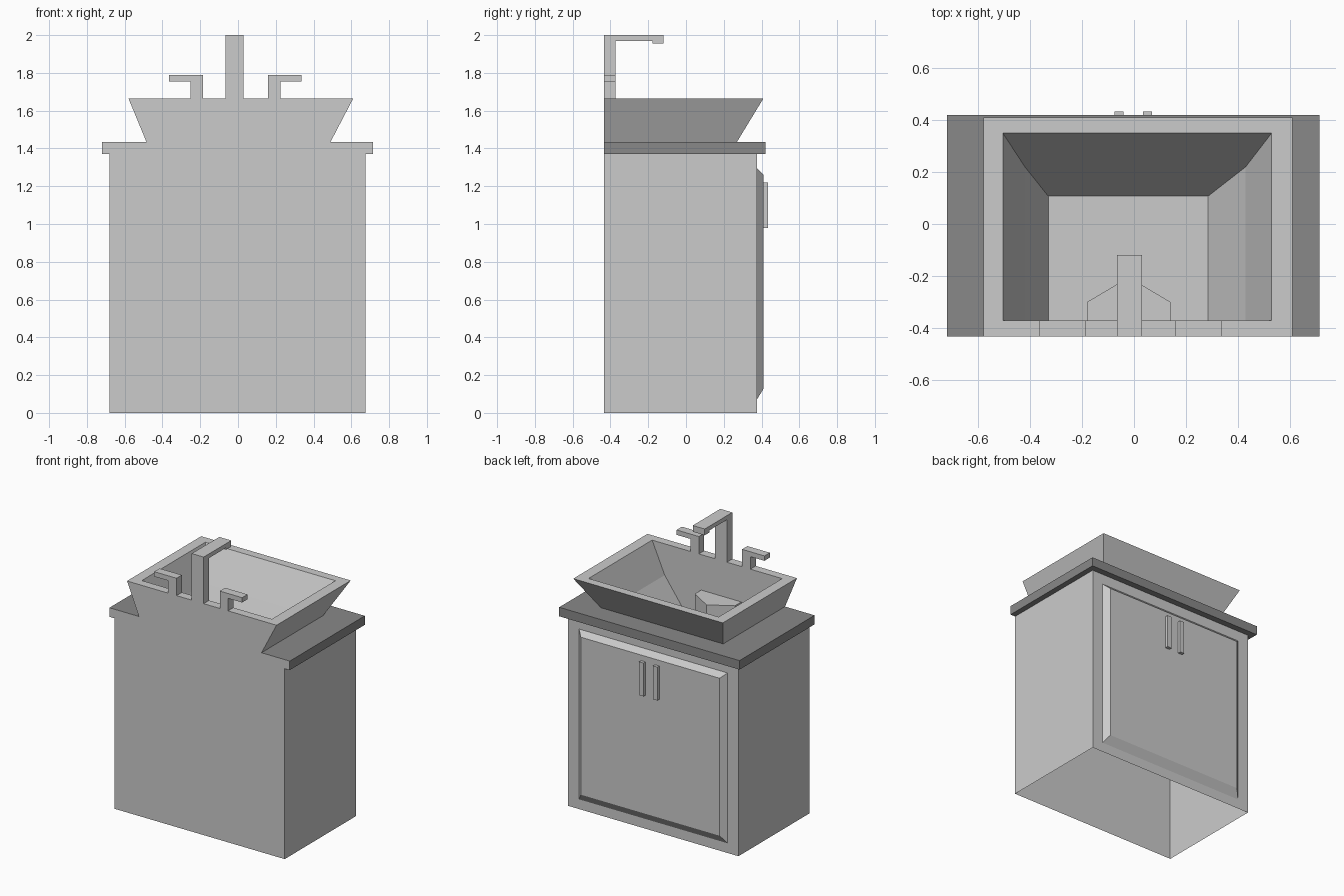
import bpy, bmesh
from mathutils import Vector

if "Cube" in bpy.data.objects:
    bpy.data.objects.remove(bpy.data.objects["Cube"])

BACK = -0.433      # flat wall side of the unit
INNER = -0.372     # inner edge of the basin's wall-side rim


def finish(bm, name, mat=None):
    mesh = bpy.data.meshes.new(name)
    bm.to_mesh(mesh)
    bm.free()
    ob = bpy.data.objects.new(name, mesh)
    bpy.context.collection.objects.link(ob)
    if mat:
        mesh.materials.append(mat)
    return ob


def loft(name, levels, cap=False, mat=None, back=True):
    """Skin a stack of rectangles given as (x0, x1, y0, y1, z)."""
    bm = bmesh.new()
    rings = [[bm.verts.new((x, y, z)) for x, y in ((x0, y0), (x1, y0), (x1, y1), (x0, y1))]
             for x0, x1, y0, y1, z in levels]
    for a, b in zip(rings, rings[1:]):
        for i in range(4):
            j = (i + 1) % 4
            flat = a[i].co.z == b[i].co.z and a[i].co.y == b[i].co.y
            if i == 0 and (flat or not back):   # no sliver faces along the wall
                continue
            bm.faces.new((a[i], a[j], b[j], b[i]))
    if cap:
        bm.faces.new(rings[-1])
    return finish(bm, name, mat)


def prism(name, profile, axis, lo, hi):
    """Extrude a 2D profile from lo to hi along the given axis."""
    bm = bmesh.new()

    def place(p, d):
        c = list(p)
        c.insert(axis, d)
        return bm.verts.new(c)

    face = bm.faces.new([place(p, lo) for p in profile])
    new = bmesh.ops.extrude_face_region(bm, geom=[face])["geom"]
    move = Vector((0, 0, 0))
    move[axis] = hi - lo
    bmesh.ops.translate(bm, vec=move, verts=[v for v in new if isinstance(v, bmesh.types.BMVert)])
    bmesh.ops.recalc_face_normals(bm, faces=bm.faces)
    return finish(bm, name)


def rect(a0, a1, b0, b1):
    return [(a0, b0), (a1, b0), (a1, b1), (a0, b1)]


dark = bpy.data.materials.new("dark_stone")
dark.diffuse_color = (0.25, 0.25, 0.25, 1)
dark.use_nodes = True
dark.node_tree.nodes["Principled BSDF"].inputs["Base Color"].default_value = dark.diffuse_color

# Cabinet shell, open underneath
cab_top = (-0.68, 0.675, BACK, 0.375, 1.37)
loft("cabinet", [cab_top[:4] + (0,), cab_top])

# Countertop around the basin, with its plain wall-side face
slab = (-0.72, 0.715, BACK, 0.42)
basin_foot = (-0.485, 0.49, BACK, 0.27, 1.435)
loft("countertop", [cab_top, slab + (1.37,), slab + (1.435,), basin_foot], mat=dark, back=False)
bm = bmesh.new()
bm.faces.new([bm.verts.new((x, BACK, z)) for x, z in rect(slab[0], slab[1], 1.37, 1.435)])
finish(bm, "countertop_back")

# Flared basin: outside, rim, two-stage inside walls, floor
loft("basin", [basin_foot,
               (-0.58, 0.61, BACK, 0.41, 1.665),
               (-0.505, 0.53, INNER, 0.35, 1.665),
               (-0.42, 0.43, INNER, 0.22, 1.44),
               (-0.33, 0.285, INNER, 0.107, 1.24)], cap=True)

# Pointed block on the basin floor below the spout
prism("basin_block", [(-0.18, INNER), (0.14, INNER), (0.14, -0.30), (-0.02, -0.205), (-0.18, -0.30)],
      2, 1.24, 1.41)

# Spout: column, arm and small downturned tip (side profile)
prism("spout", [(BACK, 1.665), (INNER, 1.665), (INNER, 1.97), (-0.177, 1.97), (-0.177, 1.955),
                (-0.12, 1.955), (-0.12, 2.0), (BACK, 2.0)], 0, -0.065, 0.03)

# Tap levers, mirrored about the spout centre
mid = -0.014
lever = [(0.172, 1.665), (0.238, 1.665), (0.238, 1.755), (0.35, 1.755), (0.35, 1.79), (0.172, 1.79)]
for side, s in (("left", -1), ("right", 1)):
    prism(f"tap_{side}", [(mid + s * x, z) for x, z in lever], 1, BACK, INNER)

# Raised door panel with bevelled border
bm = bmesh.new()
outer, inner = [[bm.verts.new((x, y, z)) for x, z in r] for y, r in
                ((0.375, rect(-0.593, 0.588, 0.07, 1.295)), (0.41, rect(-0.555, 0.55, 0.127, 1.26)))]
for i in range(4):
    j = (i + 1) % 4
    bm.faces.new((outer[i], inner[i], inner[j], outer[j]))
bm.faces.new(inner[::-1])
bmesh.ops.recalc_face_normals(bm, faces=bm.faces)
finish(bm, "door_panel")

# Pair of door handles
for side, x in (("left", -0.075), ("right", 0.035)):
    prism(f"door_handle_{side}", rect(x, x + 0.035, 0.98, 1.22), 1, 0.41, 0.433)
